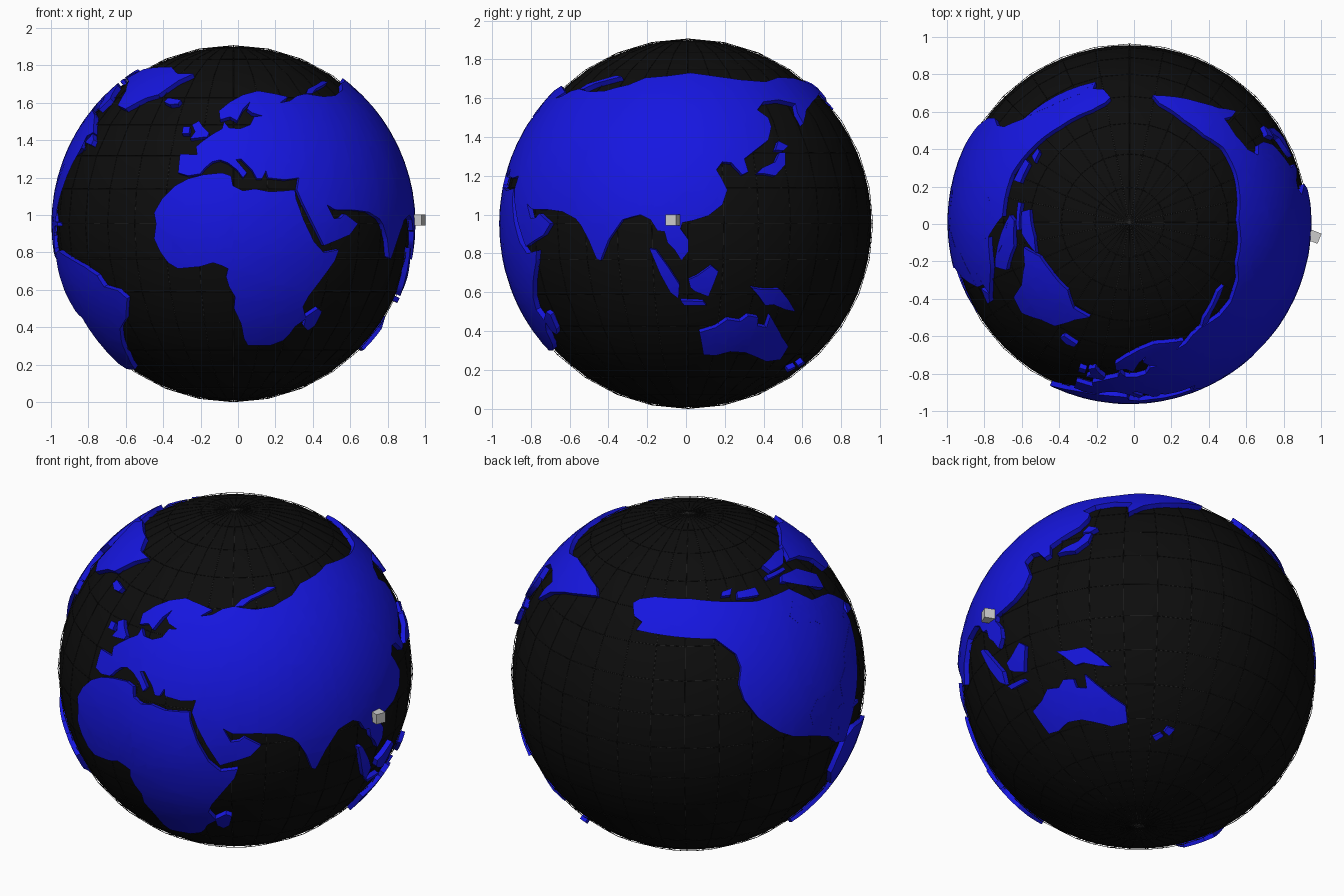
import bpy, bmesh
from math import sin, cos, pi, radians, degrees, asin, atan2, sqrt
from mathutils import Vector

CENTRE = Vector((-0.024, 0.01, 0.953))
R_WIRE, R_SEA, R_LAND, R_IN = 0.953, 0.946, 0.973, 0.935

# Tracing views: centre u, centre v, globe radius, azimuth from front, elevation
VIEWS = {
    'F': (233.5, 225, 182, 0, 0),
    'R': (687.5, 224, 188.8, 90, 0),
    'T': (1130, 222, 182, 0, 90),
    'B': (688, 674, 179, 215, 25),
    'U': (1136, 671, 179, 139, -30),
}
LATS = [(-56, -54), (-40, -46), (-35, -42), (-8, -25), (8, -10), (37, 16),
        (50, 28.5), (60, 36.5), (70, 48), (83, 58)]


def material(name, col):
    m = bpy.data.materials.new(name)
    m.diffuse_color = (*col, 1)
    return m


def traced(view, u, v):
    """Traced view point -> longitude, latitude on the globe (degrees)."""
    if view == 'G':  # map coordinates, squeezed as on this globe
        for (a, fa), (b, fb) in zip(LATS, LATS[1:]):
            if v <= b:
                break
        return 0.955 * u - 9.5, fa + (fb - fa) * (v - a) / (b - a)
    cu, cv, r, az, el = VIEWS[view]
    t, e = radians(az), radians(el)
    x, y = (u - cu) / r, (cv - v) / r
    p = (x * Vector((cos(t), sin(t), 0))
         + y * Vector((-sin(t) * sin(e), cos(t) * sin(e), cos(e)))
         + sqrt(max(0, 1 - x * x - y * y)) * Vector((sin(t) * cos(e), -cos(t) * cos(e), sin(e))))
    p.normalize()
    return degrees(atan2(p.x, -p.y)), degrees(asin(p.z))


def on_globe(lon, lat, r):
    a, b = radians(lon), radians(lat)
    return CENTRE + r * Vector((cos(b) * sin(a), -cos(b) * cos(a), sin(b)))


def finish(name, bm, mat):
    me = bpy.data.meshes.new(name)
    bm.to_mesh(me)
    bm.free()
    ob = bpy.data.objects.new(name, me)
    bpy.context.collection.objects.link(ob)
    me.materials.append(mat)
    bpy.ops.object.select_all(action='DESELECT')
    ob.select_set(True)
    bpy.context.view_layer.objects.active = ob
    bpy.ops.object.shade_smooth_by_angle(angle=radians(30))
    return ob


def land(name, *parts):
    """Raised slab: outline filled flat, cut on a grid, wrapped and thickened."""
    bm = bmesh.new()
    pts = [traced(view, *p) for view, path in parts for p in path]
    bm.faces.new([bm.verts.new((a, b, 0)) for a, b in pts])
    bmesh.ops.triangulate(bm, faces=bm.faces[:])
    for axis in (0, 1):
        no = Vector((1 - axis, axis, 0))
        lo, hi = min(p[axis] for p in pts), max(p[axis] for p in pts)
        for k in range(int(lo // 5) + 1, int(hi // 5) + 1):
            bmesh.ops.bisect_plane(bm, geom=bm.verts[:] + bm.edges[:] + bm.faces[:],
                                   plane_co=no * (k * 5 + 0.013), plane_no=no)
    ext = bmesh.ops.extrude_face_region(bm, geom=bm.faces[:], use_keep_orig=True)
    inner = {g for g in ext['geom'] if isinstance(g, bmesh.types.BMVert)}
    for v in bm.verts:
        v.co = on_globe(v.co.x, v.co.y, R_IN if v in inner else R_LAND)
    bmesh.ops.recalc_face_normals(bm, faces=bm.faces[:])
    return finish(name, bm, BLUE)


BLUE = material("land_blue", (0.008, 0.008, 0.75))
BLACK = material("sea_black", (0.004, 0.004, 0.004))
DARK = material("grid_dark", (0.02, 0.02, 0.02))

# Sea ball and the wire graticule around it
for name, r, seg, mat in (("sea_ball", R_SEA, 64, BLACK), ("graticule", R_WIRE, 32, DARK)):
    bm = bmesh.new()
    bmesh.ops.create_uvsphere(bm, u_segments=seg, v_segments=seg // 2, radius=r)
    bmesh.ops.translate(bm, verts=bm.verts[:], vec=CENTRE)
    ob = finish(name, bm, mat)
    if name == "graticule":
        w = ob.modifiers.new("wire", 'WIREFRAME')
        w.thickness = 0.003

# Small marker cube
bpy.ops.mesh.primitive_cube_add(size=0.058, location=(0.965, -0.068, 0.972),
                                rotation=(0, 0, radians(-22)))
bpy.context.object.name = "marker_cube"

# Africa
land("africa", ('F', [
    (188, 180), (203, 176), (222, 174), (231, 177), (233, 187), (243, 192), (255, 190),
    (270, 193), (285, 192), (295, 191), (296, 200), (304, 222), (314, 243), (324, 254),
    (339, 251), (335, 262), (322, 280), (309, 297), (303, 308), (306, 320), (295, 328),
    (290, 335), (283, 342), (270, 347), (248, 347), (244, 340), (241, 325), (234, 310),
    (235, 298), (229, 288), (226, 278), (228, 270), (222, 267), (213, 264), (200, 268),
    (178, 270), (168, 264), (160, 253), (154, 240), (156, 225), (154, 214), (162, 200), (175, 187)]))
land("madagascar", ('F', [(304, 328), (306, 318), (318, 310), (322, 313), (315, 327), (308, 332)]))

# Europe with Arabia, joined to Asia along a seam
land("europe", ('R', [(590, 92), (548, 210)]), ('F', [
    (335, 211), (327, 206), (334, 220), (341, 219), (345, 215), (358, 225), (350, 236),
    (324, 247), (313, 225), (303, 205), (297, 191), (299, 179), (285, 181), (268, 179),
    (266, 172), (262, 180), (257, 180), (252, 171), (241, 160), (236, 161), (247, 174),
    (243, 179), (237, 171), (228, 164), (220, 161), (212, 163), (205, 169), (200, 175),
    (188, 177), (178, 174), (180, 155), (197, 156), (196, 148), (203, 142), (213, 135),
    (222, 130), (224, 123), (229, 129), (240, 130), (250, 126), (254, 118), (262, 117),
    (252, 114), (247, 110), (250, 103), (243, 110), (237, 122), (230, 118), (220, 121),
    (219, 112), (230, 103), (243, 96), (258, 92), (275, 95), (288, 98), (280, 104),
    (290, 102), (297, 97), (305, 95)]))

# Asia
land("asia", ('R', [
    (590, 92), (605, 91), (615, 88), (628, 85), (645, 78), (668, 76), (690, 73), (712, 76),
    (740, 80), (765, 82)]), ('T', [
    (1205, 135), (1185, 120), (1160, 103), (1153, 95), (1170, 96), (1200, 102)]), ('R', [
    (806, 110), (803, 124), (797, 113), (795, 104), (778, 100), (763, 102), (757, 110),
    (768, 118), (771, 127), (768, 140), (754, 151), (744, 159), (748, 172), (742, 175),
    (731, 163), (722, 162), (716, 170), (722, 180), (727, 190), (722, 205), (708, 216),
    (692, 221), (682, 223), (680, 229), (688, 240), (688, 252), (681, 261), (674, 250),
    (667, 243), (664, 232), (657, 231), (650, 220), (640, 215), (632, 217), (622, 220),
    (608, 240), (600, 261), (596, 259), (588, 240), (580, 225), (575, 219), (562, 212), (548, 210)]))

# North America
land("north_america", ('B', [
    (690, 600), (655, 598), (640, 600), (633, 604), (634, 617), (642, 623), (636, 631),
    (655, 623), (672, 626), (690, 630), (715, 640), (735, 655), (740, 668), (738, 685),
    (743, 700), (757, 718), (778, 732)]), ('G', [
    (-105, 19), (-95, 16), (-88, 13), (-84, 9), (-78, 7), (-77, 9), (-83, 10.5), (-83, 15),
    (-88, 16), (-87, 21), (-90, 21), (-92, 18.5), (-96, 19), (-97.5, 25), (-94, 29.5),
    (-90, 29.5), (-84, 30), (-82, 27), (-80.5, 25.5), (-81, 31), (-76, 35), (-74, 40),
    (-70, 42), (-66, 44), (-60, 46), (-65, 49), (-60, 50.5), (-56, 52), (-61, 57), (-65, 60),
    (-70, 61), (-78, 62), (-77, 57), (-79, 54), (-80, 51.5), (-83, 55), (-92, 57), (-95, 61),
    (-90, 64), (-87, 68), (-95, 68), (-108, 68), (-122, 69.5)]))

# South America
land("south_america", ('F', [
    (58, 252), (70, 260), (84, 268), (97, 277), (104, 288), (118, 292), (127, 300), (126, 320),
    (120, 330), (122, 345), (128, 358), (135, 371)]), ('G', [
    (-71, -54), (-75, -49), (-73, -40), (-71, -30), (-70, -18), (-76, -14), (-81, -5),
    (-80, 1), (-77, 8)]))

# Greenland and Australia
land("greenland", ('T', [
    (1024, 247), (1040, 256), (1050, 270), (1068, 290), (1074, 308), (1090, 317), (1075, 320),
    (1055, 326), (1042, 320), (1022, 313), (1014, 297), (1022, 285), (1025, 265)]))
land("australia", ('R', [
    (699, 333), (715, 328), (727, 320), (740, 322), (748, 316), (758, 318), (757, 326),
    (766, 328), (770, 316), (775, 325), (782, 338), (788, 347), (780, 360), (766, 362),
    (755, 357), (745, 353), (730, 352), (715, 356), (703, 355)]))

# European and Arctic islands
land("britain", ('F', [(190, 140), (195, 133), (192, 126), (199, 122), (203, 128), (209, 134), (207, 138)]))
land("ireland", ('F', [(182, 135), (183, 128), (190, 128), (189, 135)]))
land("iceland", ('F', [(164, 103), (168, 99), (181, 101), (178, 105), (170, 106)]))
land("kara_island", ('F', [(306, 95), (308, 90), (322, 82), (328, 83), (316, 90), (312, 95)]))

# American islands
land("cuba", ('G', [(-84, 22), (-77, 20.5), (-75, 20), (-78, 22.5), (-82, 23.2)]))
land("hispaniola", ('G', [(-74, 18.5), (-69, 18.3), (-69, 19.5), (-73, 20)]))
land("newfoundland", ('G', [(-59, 48), (-53, 47), (-53, 49), (-56, 51.5)]))
land("baffin_island", ('G', [(-65, 62), (-62, 66), (-72, 72), (-85, 73.5), (-88, 71), (-75, 68),
                             (-72, 66), (-68, 63)]))
land("arctic_island_south", ('G', [(-117, 70), (-105, 69.5), (-105, 73), (-116, 73)]))
land("arctic_island_west", ('G', [(-125, 72), (-120, 72), (-118, 75), (-124, 74)]))
land("arctic_island_middle", ('G', [(-95, 74.5), (-80, 74.5), (-80, 76), (-95, 76.3)]))
land("arctic_island_north", ('G', [(-90, 77), (-78, 77), (-65, 82), (-75, 83), (-92, 81)]))

# Asian and Pacific islands
land("japan_main", ('R', [(756, 174), (762, 168), (775, 162), (779, 153), (785, 153), (785, 165),
                          (775, 176), (765, 174)]))
land("japan_north", ('R', [(775, 150), (778, 141), (788, 146), (783, 151)]))
land("sumatra", ('R', [(649, 249), (655, 250), (668, 268), (679, 285), (678, 299), (670, 293), (660, 275)]))
land("java", ('R', [(680, 301), (703, 302), (706, 306), (684, 306)]))
land("borneo", ('R', [(688, 280), (697, 276), (711, 266), (718, 272), (713, 285), (708, 297),
                      (695, 292), (690, 288)]))
land("new_guinea", ('R', [(751, 288), (762, 290), (780, 290), (788, 300), (795, 312), (785, 310),
                          (773, 305), (765, 306), (758, 296)]))
land("zealand_north", ('U', [(1163, 730), (1167, 725), (1174, 728), (1168, 734)]))
land("zealand_south", ('U', [(1152, 735), (1160, 731), (1163, 734), (1155, 739)]))
